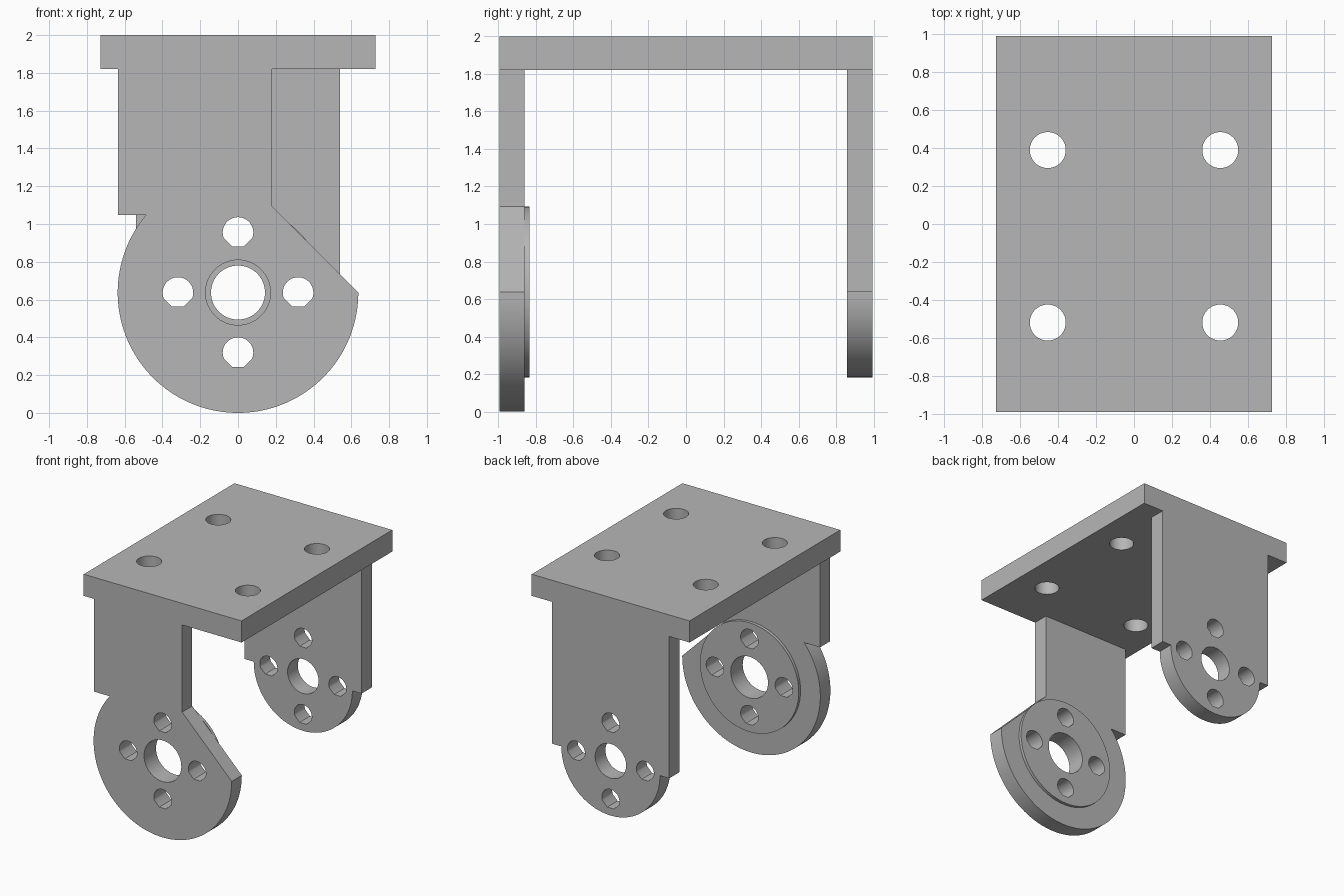
import bpy, bmesh
from math import radians, cos, sin
from mathutils import Matrix

cube = bpy.data.objects.get("Cube")
if cube:
    bpy.data.objects.remove(cube, do_unlink=True)

GREY = (0.47, 0.47, 0.47, 1.0)
metal = bpy.data.materials.new("matte grey")
metal.use_nodes = True
metal.diffuse_color = GREY
metal.node_tree.nodes["Principled BSDF"].inputs["Base Color"].default_value = GREY

AXLE = 0.637     # height of the axle, also the large disc radius
BOSS_R = 0.455
DEPTH = 0.993
INNER = 0.86
DECK = 1.82


def arc(cx, cy, r, a0, a1, steps):
    """Points along an arc, both ends included (degrees)."""
    angles = [radians(a0 + (a1 - a0) * i / steps) for i in range(steps + 1)]
    return [(cx + r * cos(a), cy + r * sin(a)) for a in angles]


def circle(cx, cy, r, steps=64):
    return arc(cx, cy, r, 0, 360, steps)[:-1]


def bolt_hole(cx, cy, r=0.081):
    """Round upper side, three flats below."""
    return arc(cx, cy, r, -22.5, 202.5, 30) + arc(cx, cy, r, 247.5, 292.5, 1)


def hub_holes(axle_r):
    """Axle hole with four bolt holes around it."""
    d = 0.318
    return [circle(0, AXLE, axle_r)] + [
        bolt_hole(x, AXLE + z) for x, z in ((d, 0), (-d, 0), (0, d), (0, -d))]


def slab(name, loops, lo, hi, upright=True):
    """Extrude an outline with holes from lo to hi, along y if upright, else z."""
    curve = bpy.data.curves.new(name, "CURVE")
    curve.dimensions = "2D"
    curve.fill_mode = "BOTH"
    curve.extrude = (hi - lo) / 2
    for loop in loops:
        spline = curve.splines.new("POLY")
        spline.points.add(len(loop) - 1)
        for point, (x, y) in zip(spline.points, loop):
            point.co = (x, y, 0, 1)
        spline.use_cyclic_u = True
    obj = bpy.data.objects.new(name, curve)
    bpy.context.collection.objects.link(obj)
    bpy.ops.object.select_all(action="DESELECT")
    obj.select_set(True)
    bpy.context.view_layer.objects.active = obj
    bpy.ops.object.convert(target="MESH")
    obj = bpy.context.view_layer.objects.active
    mid = (lo + hi) / 2
    if upright:
        place = Matrix.Translation((0, mid, 0)) @ Matrix.Rotation(radians(90), 4, "X")
    else:
        place = Matrix.Translation((0, 0, mid))
    bm = bmesh.new()
    bm.from_mesh(obj.data)
    bm.transform(place)
    bmesh.ops.remove_doubles(bm, verts=bm.verts, dist=0.0001)
    bmesh.ops.recalc_face_normals(bm, faces=bm.faces)
    bm.to_mesh(obj.data)
    bm.free()
    obj.data.materials.clear()
    obj.data.materials.append(metal)
    bpy.ops.object.shade_smooth_by_angle(angle=radians(30))
    return obj


# Mounting deck with four screw holes
w = 0.728
deck = [(-w, -DEPTH), (w, -DEPTH), (w, DEPTH), (-w, DEPTH)]
screws = [circle(x, y, 0.095, 48) for x in (-0.455, 0.455) for y in (-0.52, 0.39)]
slab("mounting_deck", [deck] + screws, DECK, 2.0, upright=False)

# Front arm: narrow neck, slanted shoulder and large disc
front = [(-0.635, DECK), (-0.635, 1.047), *arc(0, AXLE, AXLE, 140, 360, 90),
         (0.18, 1.093), (0.18, DECK)]
slab("front_arm", [front] + hub_holes(0.172), -DEPTH, -INNER)

# Raised boss on the inside of the front arm
slab("front_boss", [circle(0, AXLE, BOSS_R, 96)] + hub_holes(0.172), -INNER, -0.835)

# Back arm: straight neck stepping in to a half disc
back = [(-0.54, DECK), (-0.54, AXLE), *arc(0, AXLE, BOSS_R, 180, 360, 48),
        (0.54, AXLE), (0.54, DECK)]
slab("back_arm", [back] + hub_holes(0.143), INNER - 0.003, DEPTH)
